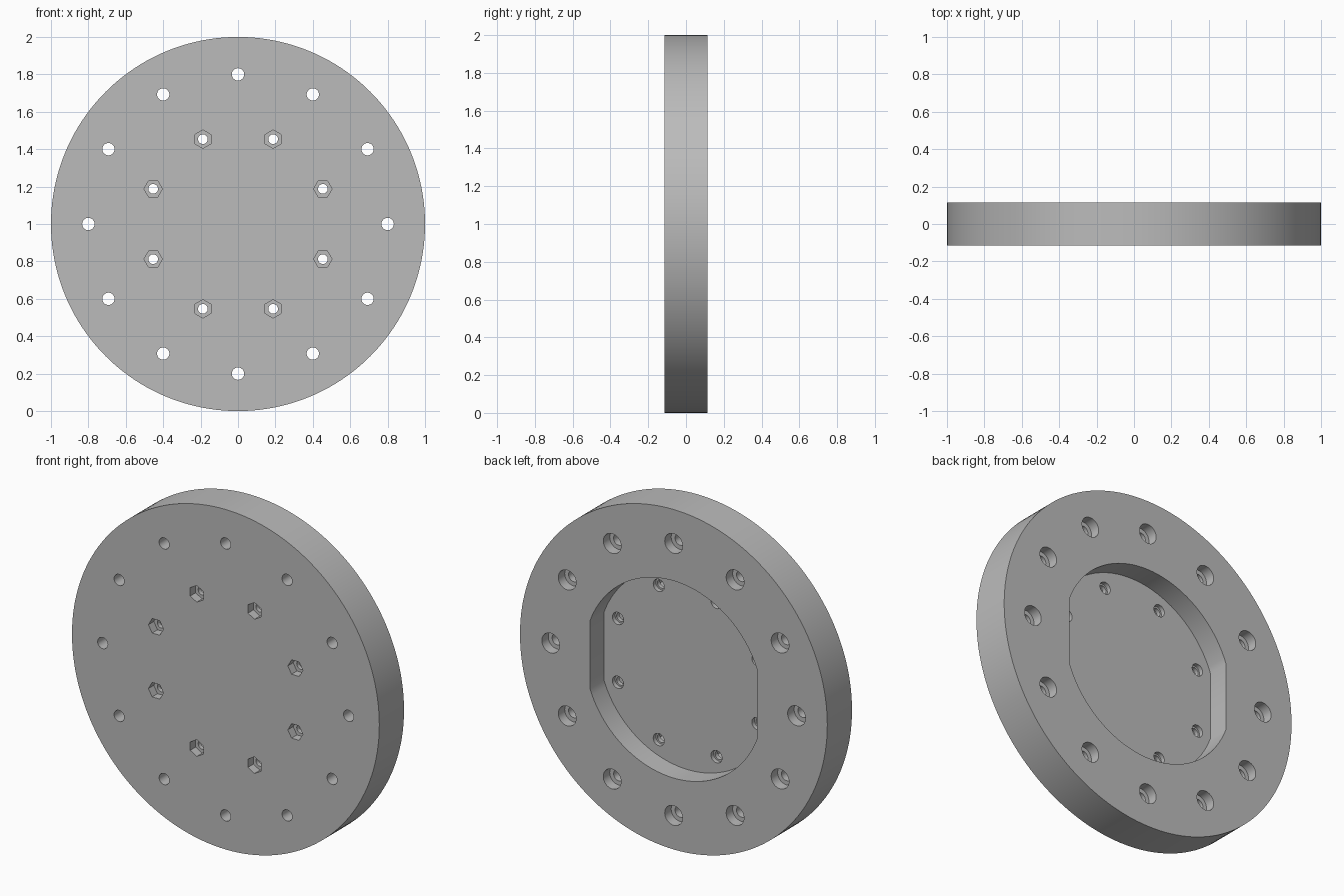
import bpy, bmesh
from math import sin, cos, acos, pi, radians

if "Cube" in bpy.data.objects:
    bpy.data.objects.remove(bpy.data.objects["Cube"])

FRONT, BACK = -0.115, 0.115
FLOOR = -0.015          # floor of the rear recess
OUT = 0.05              # how far cutters stick out of the faces

steel = bpy.data.materials.new("plain grey")
steel.use_nodes = True
grey = (0.5, 0.5, 0.5, 1)
steel.diffuse_color = grey
steel.node_tree.nodes["Principled BSDF"].inputs["Base Color"].default_value = grey


def ring(x, z, r, n, turn=0.0):
    """Regular outline in the xz plane."""
    return [(x + r * cos(turn + 2 * pi * i / n), z + r * sin(turn + 2 * pi * i / n))
            for i in range(n)]


def prisms(name, outlines, y0, y1):
    """One object holding every outline extruded from y0 to y1."""
    bm = bmesh.new()
    for outline in outlines:
        face = bm.faces.new([bm.verts.new((x, y0, z)) for x, z in outline])
        new = bmesh.ops.extrude_face_region(bm, geom=[face])["geom"]
        verts = [v for v in new if isinstance(v, bmesh.types.BMVert)]
        bmesh.ops.translate(bm, vec=(0, y1 - y0, 0), verts=verts)
    bmesh.ops.recalc_face_normals(bm, faces=bm.faces)
    mesh = bpy.data.meshes.new(name)
    bm.to_mesh(mesh)
    bm.free()
    mesh.materials.append(steel)
    obj = bpy.data.objects.new(name, mesh)
    bpy.context.collection.objects.link(obj)
    return obj


def polar(radius, count, start):
    return [(radius * cos(start + 2 * pi * i / count),
             1 + radius * sin(start + 2 * pi * i / count)) for i in range(count)]


# Round plate
plate = prisms("flange_plate", [ring(0, 1, 1, 160)], FRONT, BACK)

# Rear recess: a circle with flats on both sides
half, radius, steps = 0.544, 0.58, 40
a = acos(half / radius)
top = [a + (pi - 2 * a) * i / steps for i in range(steps + 1)]
recess = [(radius * cos(t), 1 + radius * sin(t)) for t in top + [t + pi for t in top]]

# Hole positions
bolts = polar(0.8, 12, 0)
screws = polar(0.491, 8, radians(22.5))
# Hexagons point up in the top and bottom pairs, sideways in the side pairs
hexes = [ring(x, z, 0.049, 6, pi / 2 if abs(z - 1) > abs(x) else 0) for x, z in screws]

cutters = [
    prisms("recess_cutter", [recess], FLOOR, BACK + OUT),
    prisms("bolt_cutter", [ring(x, z, 0.033, 32) for x, z in bolts], FRONT - OUT, BACK + OUT),
    prisms("bolt_head_cutter", [ring(x, z, 0.058, 40) for x, z in bolts], 0.055, BACK + OUT),
    prisms("screw_cutter", [ring(x, z, 0.026, 32) for x, z in screws], FRONT - OUT, FLOOR + OUT),
    prisms("screw_head_cutter", [ring(x, z, 0.036, 32) for x, z in screws], FLOOR - 0.025, FLOOR + OUT),
    prisms("nut_cutter", hexes, FRONT - OUT, FRONT + 0.05),
]

# Cut everything out of the plate
bpy.context.view_layer.objects.active = plate
for cutter in cutters:
    mod = plate.modifiers.new(cutter.name, "BOOLEAN")
    mod.operation, mod.solver, mod.object = "DIFFERENCE", "EXACT", cutter
    bpy.ops.object.modifier_apply(modifier=mod.name)
    bpy.data.objects.remove(cutter)

# Smooth round walls, crisp rims
bpy.ops.object.select_all(action="DESELECT")
plate.select_set(True)
bpy.ops.object.shade_smooth_by_angle(angle=radians(30))
